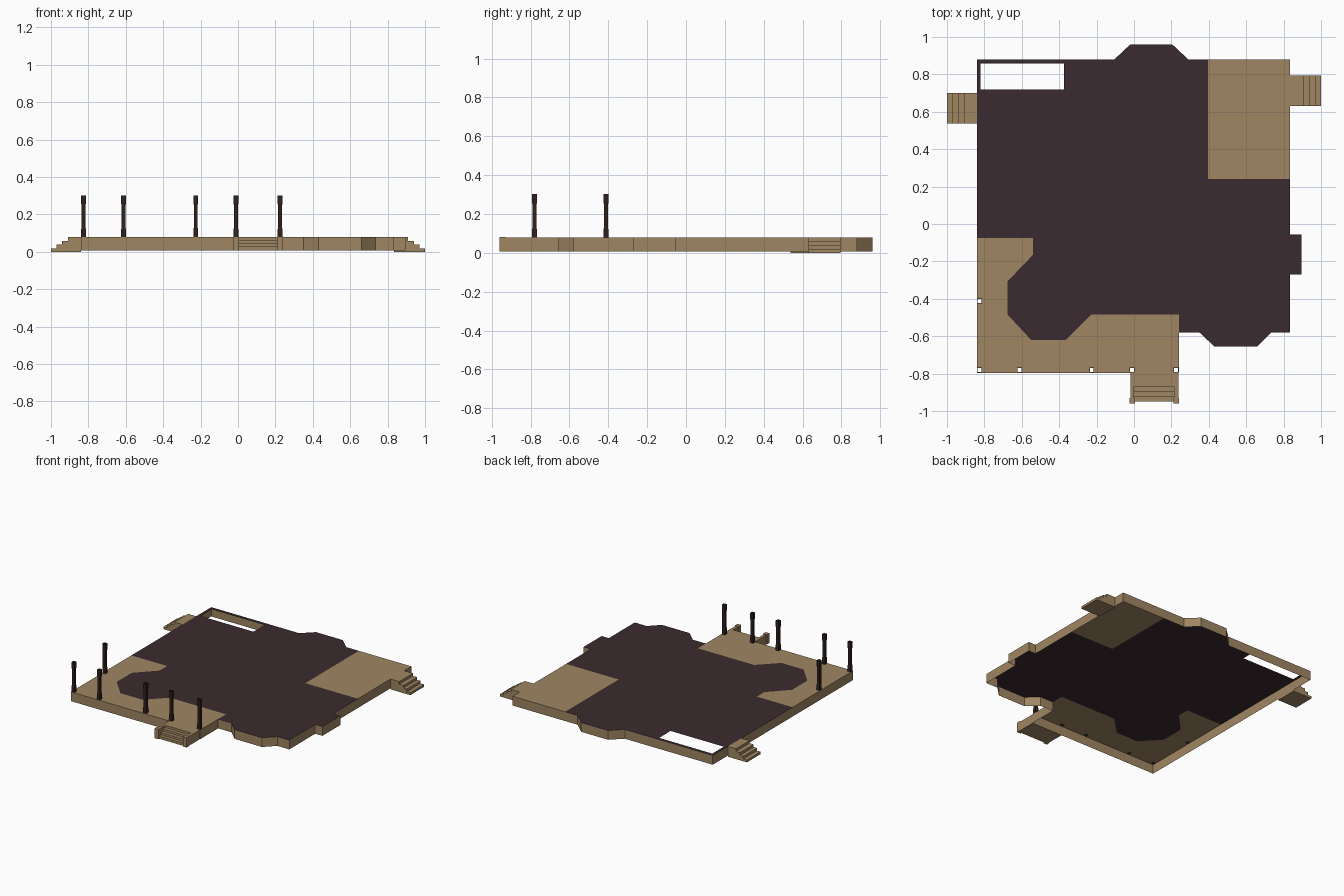
import bpy, bmesh

if "Cube" in bpy.data.objects:
    bpy.data.objects.remove(bpy.data.objects["Cube"])

Z0, Z1 = 0.008, 0.078          # skirt bottom, deck level


def material(name, rgb):
    m = bpy.data.materials.new(name)
    m.diffuse_color = (*rgb, 1)
    m.use_nodes = True
    m.node_tree.nodes["Principled BSDF"].inputs["Base Color"].default_value = m.diffuse_color
    return m


TAN = material("tan_deck", (0.35, 0.24, 0.125))
DARK = material("dark_floor", (0.044, 0.024, 0.029))
POST = material("dark_post", (0.03, 0.015, 0.012))


def finish(name, bm, mat, recalc=True):
    if recalc:
        bmesh.ops.recalc_face_normals(bm, faces=bm.faces[:])
    me = bpy.data.meshes.new(name)
    bm.to_mesh(me)
    bm.free()
    me.materials.append(mat)
    ob = bpy.data.objects.new(name, me)
    bpy.context.collection.objects.link(ob)
    return ob


def rect(x0, x1, y0, y1):
    return [(x0, y0), (x1, y0), (x1, y1), (x0, y1)]


def sheet(name, loops, mat, z=Z1):
    """Flat filled area; loops after the first are holes."""
    bm = bmesh.new()
    edges = []
    for pts in loops:
        vs = [bm.verts.new((x, y, z)) for x, y in pts]
        edges += [bm.edges.new((vs[i - 1], vs[i])) for i in range(len(vs))]
    bmesh.ops.triangle_fill(bm, edges=edges, use_beauty=True, normal=(0, 0, 1))
    for f in bm.faces:
        f.normal_update()
        if f.normal.z < 0:
            f.normal_flip()
    return finish(name, bm, mat, False)


def tube(bm, rings):
    """Open-ended walls through rings of (outline, z), counter-clockwise."""
    vs = [[bm.verts.new((x, y, z)) for x, y in pts] for pts, z in rings]
    for a, b in zip(vs, vs[1:]):
        for i in range(len(a)):
            bm.faces.new((a[i - 1], a[i], b[i], b[i - 1]))


def prism(name, profile, offset, mat):
    """Closed profile pushed along an offset."""
    bm = bmesh.new()
    f = bm.faces.new([bm.verts.new(p) for p in profile])
    r = bmesh.ops.extrude_face_region(bm, geom=[f], use_keep_orig=True)
    vs = [v for v in r["geom"] if isinstance(v, bmesh.types.BMVert)]
    bmesh.ops.translate(bm, verts=vs, vec=offset)
    return finish(name, bm, mat)


def stair_profile(ends, heights, inner, bottom):
    """(run, z) points, ends listed from the top step outward."""
    pts = [(inner, bottom), (inner, heights[0])]
    for i, (e, h) in enumerate(zip(ends, heights)):
        nxt = heights[i + 1] if i + 1 < len(heights) else bottom
        pts += [(e, h), (e, nxt)]
    return pts


# Outlines: house edge shared by floor and skirt, and the porch inner edge
house_edge = [(0.24, -0.58), (0.35, -0.58), (0.43, -0.655), (0.66, -0.655),
              (0.735, -0.58), (0.835, -0.58), (0.835, -0.27), (0.895, -0.27),
              (0.895, -0.055), (0.835, -0.055)]
back_edge = [(0.29, 0.88), (0.205, 0.96), (-0.02, 0.96), (-0.105, 0.88), (-0.84, 0.88)]
porch_inner = [(-0.84, -0.075), (-0.54, -0.075), (-0.54, -0.165), (-0.675, -0.305),
               (-0.675, -0.485), (-0.55, -0.62), (-0.365, -0.62), (-0.23, -0.485),
               (0.24, -0.485)]
porch_outer = [(0.24, -0.797), (-0.84, -0.797)]
posts = [(-0.826, -0.412)] + [(x, -0.78) for x in (-0.826, -0.612, -0.226, -0.011, 0.225)]


def square(c, h):
    return rect(c[0] - h, c[0] + h, c[1] - h, c[1] + h)


# House floor with stairwell opening
sheet("house_floor",
      [porch_inner + house_edge + [(0.835, 0.24), (0.395, 0.24), (0.395, 0.88)] + back_edge,
       rect(-0.82, -0.375, 0.72, 0.857)], DARK)

# Front porch, open under the hollow posts, and back deck
sheet("front_porch", [porch_inner + porch_outer] + [square(p, 0.0115) for p in posts], TAN)
sheet("back_deck", [rect(0.395, 0.835, 0.24, 0.88)], TAN)

# Foundation skirt around everything
bm = bmesh.new()
outline = porch_outer[::-1] + house_edge + [(0.835, 0.88)] + back_edge
tube(bm, [(outline, Z0), (outline, Z1)])
finish("foundation_skirt", bm, TAN, False)

# Hollow porch posts: plinth, shaft, capital
for i, p in enumerate(posts):
    bm = bmesh.new()
    big, small = square(p, 0.0125), square(p, 0.0105)
    tube(bm, [(big, Z1), (big, 0.122), (small, 0.127), (small, 0.252),
              (big, 0.255), (big, 0.302)])
    finish(f"porch_post_{i + 1}", bm, POST, False)

# Side stairs
heights = (Z1, 0.058, 0.038, 0.018)
for name, s, inner, y0, depth in (("left_stairs", -1, 0.84, 0.537, 0.163),
                                  ("right_stairs", 1, 0.835, 0.63, 0.165)):
    prof = stair_profile((0.908, 0.942, 0.97, 1.0), heights, inner, 0.0)
    prism(name, [(s * r, y0, z) for r, z in prof], (0, depth, 0), TAN)

# Front stairs between two cheek walls with end blocks
prof = stair_profile((0.87, 0.897, 0.924, 0.95), (Z1, 0.061, 0.044, 0.027), 0.797, Z0)
prism("front_stairs", [(0.0, -r, z) for r, z in prof], (0.215, 0, 0), TAN)
for side, x0, x1, e0, e1 in (("left", -0.02, 0.0, -0.025, 0.005),
                             ("right", 0.215, 0.238, 0.211, 0.241)):
    prism(f"{side}_cheek_wall", [(x, y, Z0) for x, y in rect(x0, x1, -0.93, -0.797)],
          (0, 0, Z1 - Z0), TAN)
    prism(f"{side}_cheek_block", [(x, y, Z0) for x, y in rect(e0, e1, -0.96, -0.93)],
          (0, 0, 0.082 - Z0), TAN)
